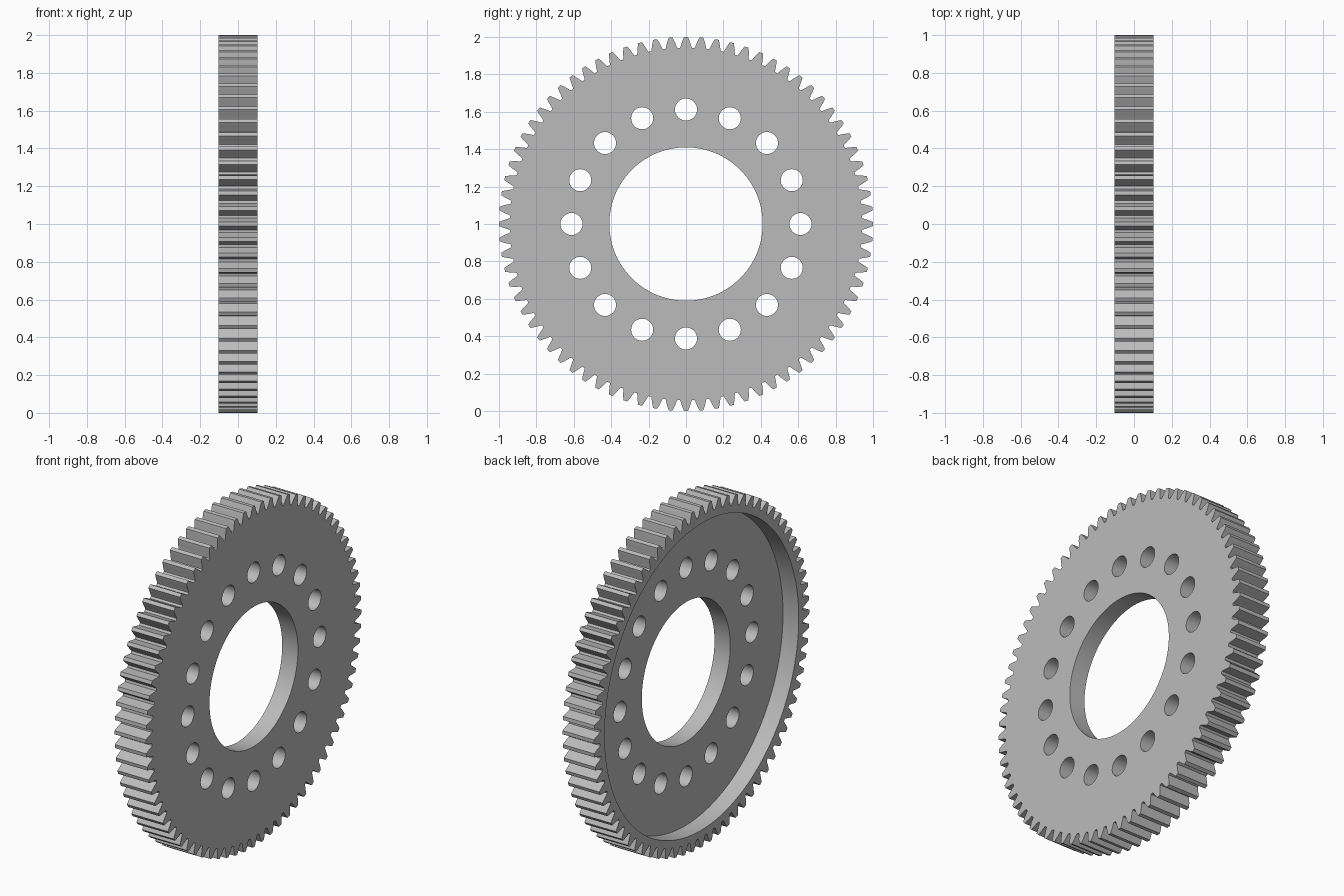
import bpy
import bmesh
import math
from mathutils import Matrix

if "Cube" in bpy.data.objects:
    bpy.data.objects.remove(bpy.data.objects["Cube"])

TEETH = 76
HALF = 0.102          # half the gear width
BORE, RECESS = 0.41, 0.9
HOLES, HOLE_RING, HOLE_R = 16, 0.612, 0.059

steel = bpy.data.materials.new("grey steel")
steel.use_nodes = True
colour = (0.5, 0.5, 0.5, 1)
steel.diffuse_color = colour
steel.node_tree.nodes["Principled BSDF"].inputs["Base Color"].default_value = colour


def make_object(name, bm):
    bmesh.ops.recalc_face_normals(bm, faces=bm.faces)
    mesh = bpy.data.meshes.new(name)
    bm.to_mesh(mesh)
    bm.free()
    mesh.materials.append(steel)
    obj = bpy.data.objects.new(name, mesh)
    bpy.context.collection.objects.link(obj)
    return obj


def add_cylinder(bm, radius, x0, x1, y=0, z=1, sides=32):
    place = Matrix.Translation(((x0 + x1) / 2, y, z)) @ Matrix.Rotation(math.pi / 2, 4, 'Y')
    bmesh.ops.create_cone(bm, cap_ends=True, segments=sides, radius1=radius,
                          radius2=radius, depth=x1 - x0, matrix=place)


# Toothed blank: one flank (radius, share of pitch) mirrored and repeated
flank = [(0.942, 0.41), (0.949, 0.365), (0.974, 0.26), (0.99, 0.18), (1.0, 0.13)]
tooth = [(r, -t) for r, t in flank] + [(r, t) for r, t in reversed(flank)]
pitch = 2 * math.pi / TEETH
bm = bmesh.new()
outline = []
for i in range(TEETH):
    for r, t in tooth:
        a = (i + t) * pitch
        outline.append(bm.verts.new((-HALF, r * math.sin(a), 1 + r * math.cos(a))))
face = bm.faces.new(outline)
side = bmesh.ops.extrude_face_region(bm, geom=[face])
bmesh.ops.translate(bm, vec=(2 * HALF, 0, 0),
                    verts=[v for v in side["geom"] if isinstance(v, bmesh.types.BMVert)])
gear = make_object("gear_wheel", bm)

# Cutter for the hollow on the left-hand (-x) face of the wheel
bm = bmesh.new()
add_cylinder(bm, RECESS, -HALF - 0.1, 0, sides=128)
recess = make_object("recess_cutter", bm)

# Cutter for the centre bore and the ring of holes
bm = bmesh.new()
add_cylinder(bm, BORE, -0.3, 0.3, sides=96)
for i in range(HOLES):
    a = 2 * math.pi * i / HOLES
    add_cylinder(bm, HOLE_R, -0.3, 0.3, HOLE_RING * math.sin(a), 1 + HOLE_RING * math.cos(a))
holes = make_object("hole_cutter", bm)

# Cut the wheel, then discard the cutters
bpy.ops.object.select_all(action='DESELECT')
bpy.context.view_layer.objects.active = gear
gear.select_set(True)
for cutter in (recess, holes):
    cutter.hide_render = True
    mod = gear.modifiers.new(cutter.name, 'BOOLEAN')
    mod.operation = 'DIFFERENCE'
    mod.solver = 'EXACT'
    mod.object = cutter
    bpy.ops.object.modifier_apply(modifier=mod.name)
    bpy.data.objects.remove(cutter)

bpy.ops.object.shade_smooth_by_angle(angle=math.radians(25))
